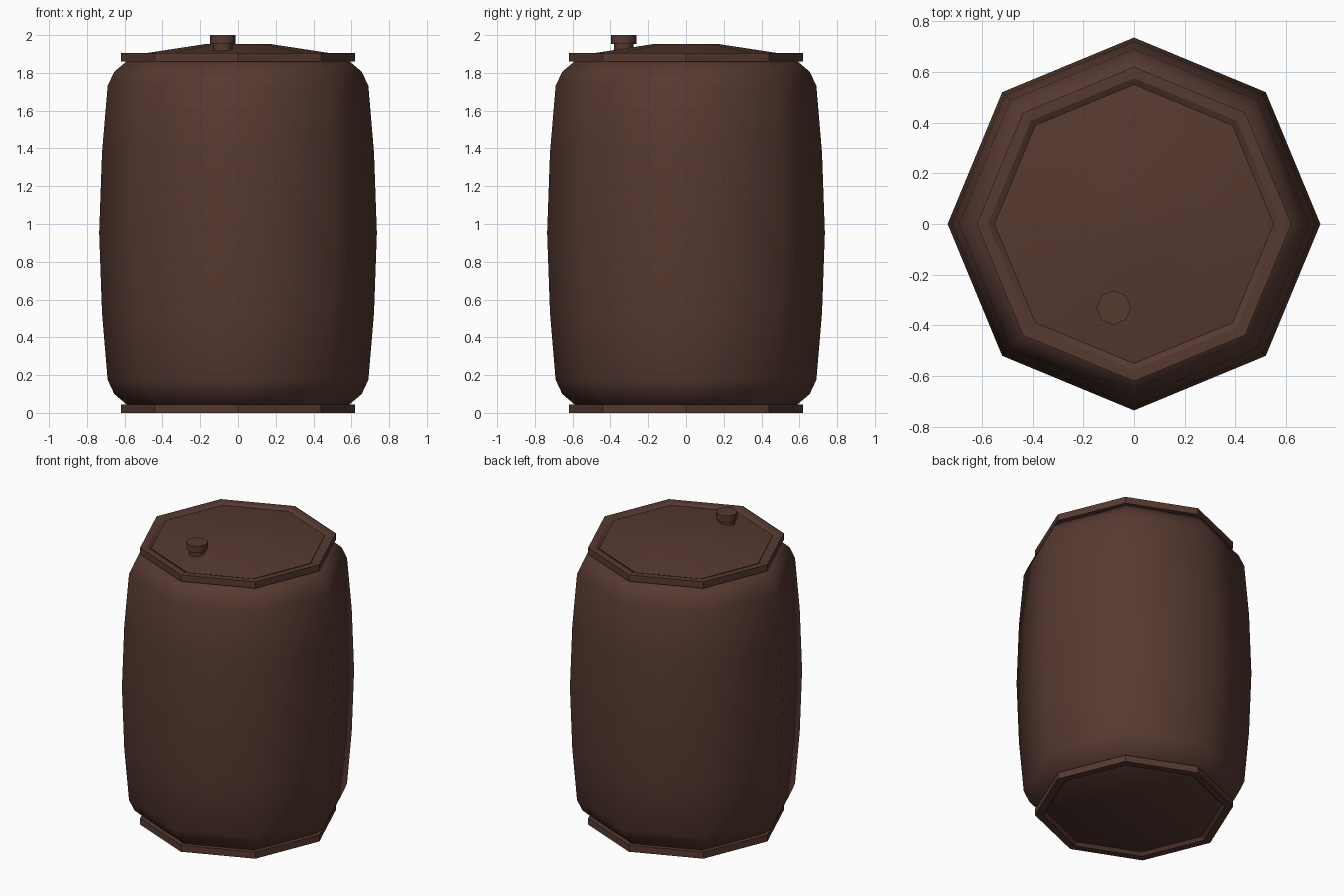
import bpy, bmesh, math

if "Cube" in bpy.data.objects:
    bpy.data.objects.remove(bpy.data.objects["Cube"])

brown = bpy.data.materials.new("dark brown")
brown.diffuse_color = (0.093, 0.041, 0.030, 1)
brown.use_nodes = True
brown.node_tree.nodes["Principled BSDF"].inputs["Base Color"].default_value = brown.diffuse_color


def lathe(name, profile, center=(0, 0), sides=8, closed=False, smooth=50):
    """Spin an (r, z) profile, listed bottom to top; open ends are capped."""
    bm = bmesh.new()
    rings = []
    for r, z in profile:
        rings.append([bm.verts.new((center[0] + r * math.cos(math.tau * i / sides),
                                    center[1] + r * math.sin(math.tau * i / sides), z))
                      for i in range(sides)])
    pairs = list(zip(rings, rings[1:]))
    if closed:
        pairs.append((rings[-1], rings[0]))
    else:
        bm.faces.new(rings[0][::-1])
        bm.faces.new(rings[-1])
    for a, b in pairs:
        for i in range(sides):
            j = (i + 1) % sides
            bm.faces.new((a[i], a[j], b[j], b[i]))
    bmesh.ops.recalc_face_normals(bm, faces=bm.faces)
    mesh = bpy.data.meshes.new(name)
    bm.to_mesh(mesh)
    bm.free()
    mesh.materials.append(brown)
    obj = bpy.data.objects.new(name, mesh)
    bpy.context.collection.objects.link(obj)
    bpy.ops.object.select_all(action='DESELECT')
    obj.select_set(True)
    bpy.context.view_layer.objects.active = obj
    if smooth:
        bpy.ops.object.shade_smooth_by_angle(angle=math.radians(smooth))
    return obj


# bulging barrel wall, mirrored about mid height
mid = 0.953
lower = [(0.55, 0.02), (0.59, 0.045), (0.655, 0.10), (0.69, 0.175), (0.72, 0.53)]
upper = [(r, 2 * mid - z) for r, z in reversed(lower[1:])]
lathe("barrel_body", lower + [(0.735, mid)] + upper)

# top and bottom rims with a slanted inner lip
lathe("bottom_rim", [(0.55, 0.02), (0.57, 0), (0.62, 0), (0.62, 0.045), (0.55, 0.045)],
      closed=True, smooth=30)
lathe("top_rim", [(0.55, 1.86), (0.62, 1.86), (0.62, 1.905), (0.575, 1.905), (0.55, 1.89)],
      closed=True, smooth=30)

# shallow domed lid
lathe("lid", [(0.55, 1.865), (0.55, 1.895), (0.17, 1.953)])

# bung cap on a short neck
knob = (-0.08, -0.33)
lathe("bung_neck", [(0.052, 1.90), (0.052, 1.96)], knob)
lathe("bung_cap", [(0.068, 1.953), (0.068, 2.0)], knob)
